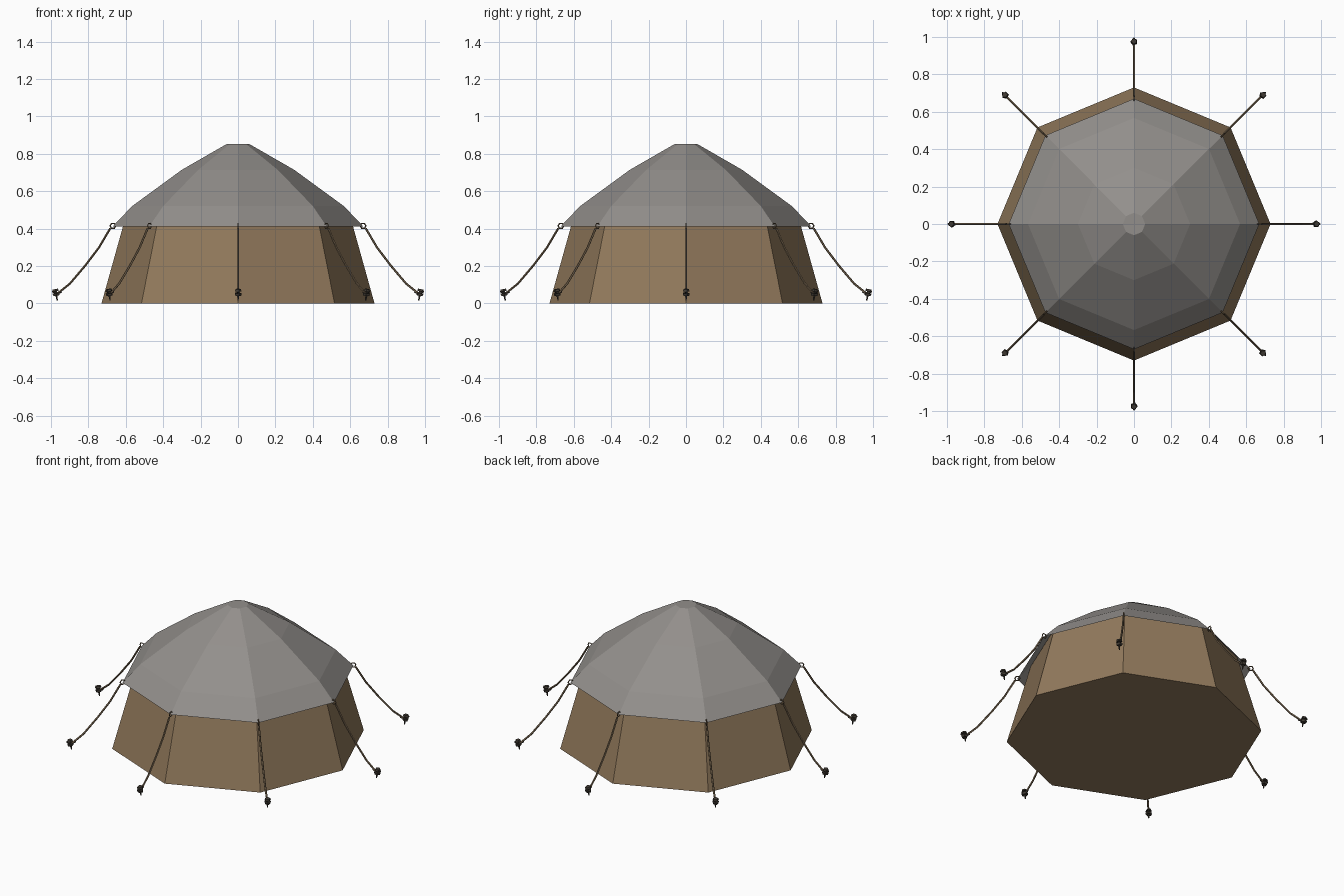
import bpy, bmesh, math
from mathutils import Vector, Matrix

if "Cube" in bpy.data.objects:
    bpy.data.objects.remove(bpy.data.objects["Cube"])

def mat(name, rgb):
    m = bpy.data.materials.new(name)
    m.diffuse_color = (*rgb, 1)
    m.use_nodes = True
    m.node_tree.nodes["Principled BSDF"].inputs["Base Color"].default_value = m.diffuse_color
    return m

GREY = mat("grey canvas", (0.29, 0.275, 0.26))
TAN = mat("tan canvas", (0.29, 0.195, 0.108))
ROPE = mat("rope brown", (0.17, 0.12, 0.07))
DARK = mat("dark peg", (0.05, 0.042, 0.033))

def finish(bm, name, material):
    me = bpy.data.meshes.new(name)
    bm.to_mesh(me)
    bm.free()
    me.materials.append(material)
    ob = bpy.data.objects.new(name, me)
    bpy.context.collection.objects.link(ob)
    return ob

def lathe(name, profile, material, bottom=False, top=False, n=8):
    """Octagonal shell from (radius, height) rings."""
    bm = bmesh.new()
    rings = [[bm.verts.new((r * math.cos(2 * math.pi * i / n),
                            r * math.sin(2 * math.pi * i / n), z))
              for i in range(n)] for r, z in profile]
    for a, b in zip(rings, rings[1:]):
        for i in range(n):
            j = (i + 1) % n
            bm.faces.new((a[i], a[j], b[j], b[i]))
    if bottom:
        bm.faces.new(rings[0][::-1])
    if top:
        bm.faces.new(rings[-1])
    return finish(bm, name, material)

def tube(bm, pts, radius, sides=5, closed=False):
    """Sweep a small polygon along a path lying in the xz plane."""
    pts = [Vector(p) for p in pts]
    n, rings = len(pts), []
    for k, p in enumerate(pts):
        a = pts[k - 1] if (closed or k > 0) else p
        b = pts[(k + 1) % n] if (closed or k < n - 1) else p
        t = (b - a).normalized()
        side = Vector((0, 1, 0))
        up = t.cross(side)
        rings.append([bm.verts.new(p + radius * (math.cos(2 * math.pi * i / sides) * side
                      + math.sin(2 * math.pi * i / sides) * up)) for i in range(sides)])
    for k in range(n if closed else n - 1):
        a, b = rings[k], rings[(k + 1) % n]
        for i in range(sides):
            j = (i + 1) % sides
            bm.faces.new((a[i], a[j], b[j], b[i]))
    if not closed:
        bm.faces.new(rings[0][::-1])
        bm.faces.new(rings[-1])
    bmesh.ops.recalc_face_normals(bm, faces=bm.faces[:])

def cone(bm, r1, r2, z0, z1, m):
    bmesh.ops.create_cone(bm, cap_ends=True, segments=5, radius1=r1, radius2=r2,
                          depth=z1 - z0,
                          matrix=m @ Matrix.Translation((0, 0, (z0 + z1) / 2)))

# Tent body: walls run up under the overhanging roof
lathe("tent_wall", [(0.73, 0), (0.615, 0.412), (0.593, 0.49)], TAN, bottom=True)
lathe("tent_roof", [(0.67, 0.412), (0.567, 0.52), (0.30, 0.715), (0.06, 0.853)], GREY, top=True)

# Guy ropes, rings and pegs at every corner
for k in range(8):
    rot = Matrix.Rotation(k * math.pi / 4, 4, 'Z')

    bm = bmesh.new()
    tube(bm, [(0.683, 0, 0.402), (0.743, 0, 0.30), (0.815, 0, 0.205),
              (0.898, 0, 0.107), (0.965, 0, 0.053)], 0.006)
    finish(bm, f"guy_rope_{k}", ROPE).matrix_world = rot

    bm = bmesh.new()
    tube(bm, [(0.669 + 0.015 * math.cos(a * math.pi / 3), 0,
               0.415 + 0.015 * math.sin(a * math.pi / 3)) for a in range(6)],
         0.004, 4, True)
    finish(bm, f"rope_ring_{k}", ROPE).matrix_world = rot

    # Peg: tapered spike, collar where the rope is tied, and a small head
    bm = bmesh.new()
    lean = Matrix.Translation((0.966, 0, 0.016)) @ Matrix.Rotation(0.18, 4, 'Y')
    cone(bm, 0.003, 0.010, 0.0, 0.060, lean)
    cone(bm, 0.017, 0.020, 0.026, 0.040, lean)
    cone(bm, 0.019, 0.015, 0.050, 0.062, lean)
    finish(bm, f"tent_peg_{k}", DARK).matrix_world = rot

    # Knot tail sticking out of the collar
    bm = bmesh.new()
    tube(bm, [(0.943, 0, 0.064), (0.966, 0, 0.052), (0.994, 0, 0.066)], 0.006)
    finish(bm, f"rope_knot_{k}", DARK).matrix_world = rot
